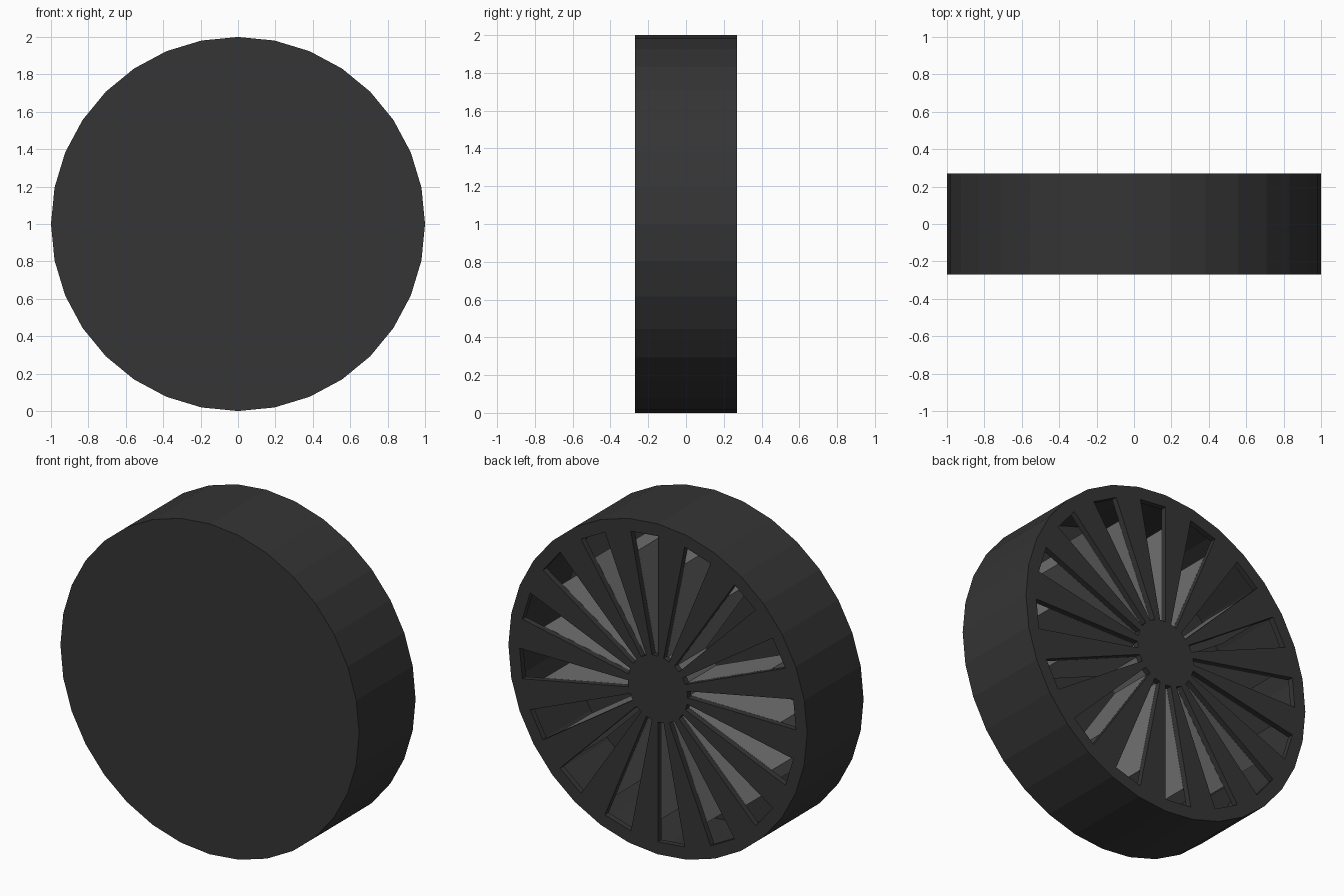
import bpy, bmesh, math

if "Cube" in bpy.data.objects:
    bpy.data.objects.remove(bpy.data.objects["Cube"])

SIDES = 32
HALF = 0.27      # half width of the wheel
STEP = 2 * math.pi / SIDES


def material(name, value):
    m = bpy.data.materials.new(name)
    m.diffuse_color = (value, value, value, 1)
    m.use_nodes = True
    m.node_tree.nodes["Principled BSDF"].inputs["Base Color"].default_value = m.diffuse_color
    return m


def ring(bm, r, y):
    # Ring of vertices around the axle, starting at the top
    return [bm.verts.new((-r * math.sin(k * STEP), y, 1 + r * math.cos(k * STEP)))
            for k in range(SIDES)]


def quad(bm, a, b, k):
    n = (k + 1) % SIDES
    bm.faces.new((a[k], a[n], b[n], b[k]))


def finish(bm, name, mat):
    bmesh.ops.recalc_face_normals(bm, faces=bm.faces)
    me = bpy.data.meshes.new(name)
    bm.to_mesh(me)
    bm.free()
    me.materials.append(mat)
    ob = bpy.data.objects.new(name, me)
    bpy.context.collection.objects.link(ob)
    return ob


dark = material("dark_rubber", 0.035)
grey = material("grey_metal", 0.16)

# Hollow outer shell: closed front, tread, slotted back plate
bm = bmesh.new()
front = ring(bm, 1.0, -HALF)
back = ring(bm, 1.0, HALF)
lip = ring(bm, 0.925, HALF)
hub = ring(bm, 0.2, HALF)
bm.faces.new(front)
bm.faces.new(hub)
for k in range(SIDES):
    quad(bm, front, back, k)
    quad(bm, back, lip, k)
    if k % 2 == 0:
        quad(bm, lip, hub, k)      # solid sectors between the slots
bmesh.ops.recalc_face_normals(bm, faces=bm.faces)
# The front cap must face -y so the shell thickens inwards
bm.faces.ensure_lookup_table()
if bm.faces[0].normal.y > 0:
    bmesh.ops.reverse_faces(bm, faces=bm.faces)
me = bpy.data.meshes.new("wheel_shell")
bm.to_mesh(me)
bm.free()
me.materials.append(dark)
shell = bpy.data.objects.new("wheel_shell", me)
bpy.context.collection.objects.link(shell)
solid = shell.modifiers.new("thickness", "SOLIDIFY")
solid.thickness = 0.035
solid.offset = -1

# Grey spokes behind the solid sectors, joined by an inner hub
bm = bmesh.new()
y0, y1 = -0.04, HALF - 0.036
ob_, ib_ = ring(bm, 0.8, y1), ring(bm, 0.19, y1)
of_, if_ = ring(bm, 0.8, y0), ring(bm, 0.19, y0)
bm.faces.new(ib_)
bm.faces.new(if_)
for k in range(SIDES):
    if k % 2 == 0:
        quad(bm, ob_, ib_, k)
        quad(bm, of_, if_, k)
        quad(bm, ob_, of_, k)
        for s in (k, (k + 1) % SIDES):
            bm.faces.new((ob_[s], ib_[s], if_[s], of_[s]))
    else:
        quad(bm, ib_, if_, k)
loose = [v for v in bm.verts if not v.link_faces]
bmesh.ops.delete(bm, geom=loose, context='VERTS')
finish(bm, "inner_spokes", grey)
